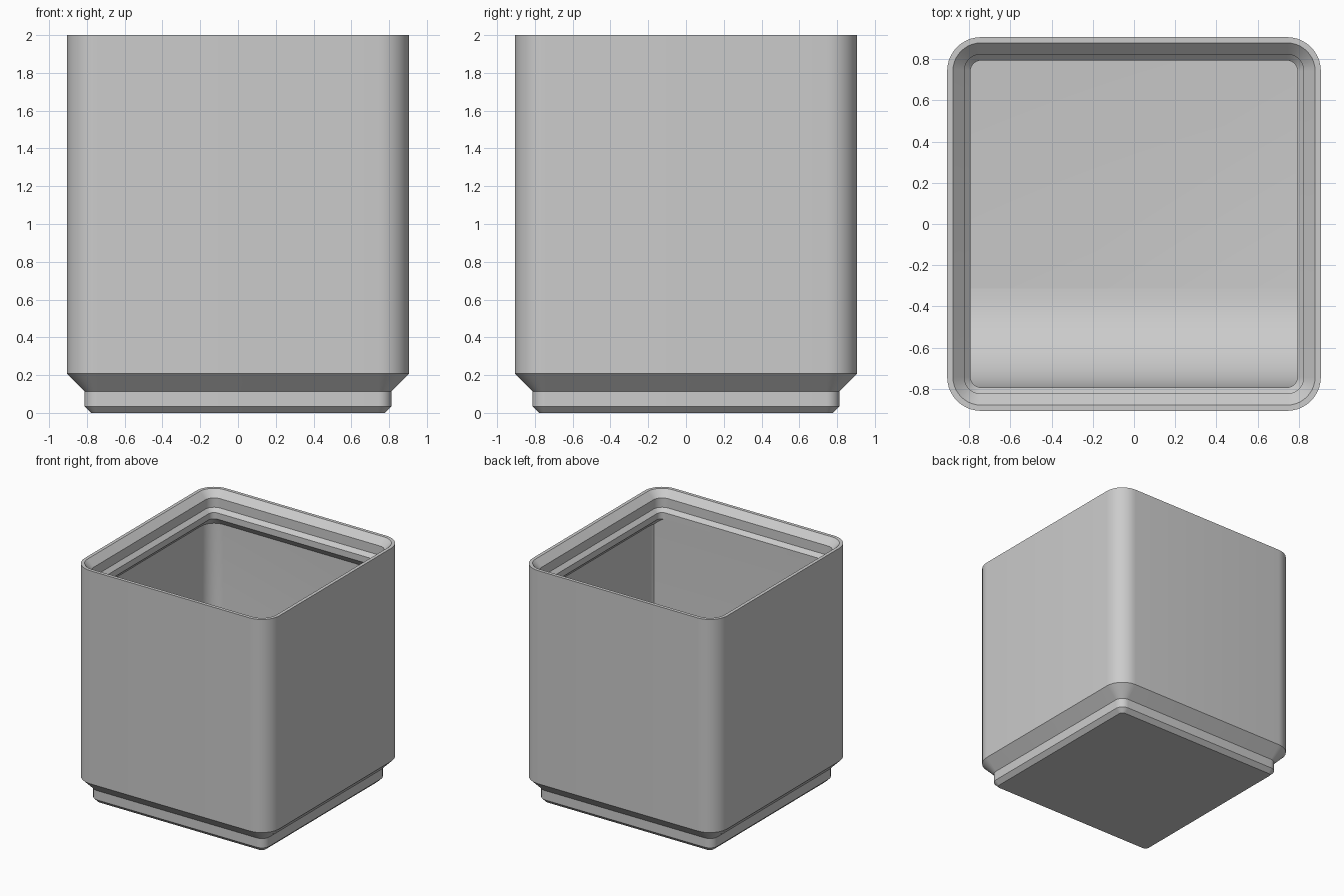
import bpy, bmesh, math

if "Cube" in bpy.data.objects:
    bpy.data.objects.remove(bpy.data.objects["Cube"])

S = 2 / 45.8          # millimetres to units
HALF, RAD = 20.75, 3.75
SEG = 10              # segments per rounded corner

grey = bpy.data.materials.new("light_grey")
grey.diffuse_color = (0.6, 0.6, 0.6, 1)
grey.use_nodes = True
grey.node_tree.nodes["Principled BSDF"].inputs["Base Color"].default_value = grey.diffuse_color


def finish(name, bm):
    bmesh.ops.recalc_face_normals(bm, faces=bm.faces)
    me = bpy.data.meshes.new(name)
    bm.to_mesh(me)
    bm.free()
    ob = bpy.data.objects.new(name, me)
    me.materials.append(grey)
    bpy.context.collection.objects.link(ob)
    bpy.ops.object.select_all(action='DESELECT')
    bpy.context.view_layer.objects.active = ob
    ob.select_set(True)
    bpy.ops.object.shade_smooth_by_angle(angle=math.radians(30))
    return ob


def ring(bm, inset, z):
    """Rounded square, inset from the outer wall."""
    r, c = RAD - inset, HALF - RAD
    verts = []
    for q in range(4):
        cx, cy = ((c, c), (-c, c), (-c, -c), (c, -c))[q]
        for i in range(SEG + 1):
            a = math.pi / 2 * (q + i / SEG)
            verts.append(bm.verts.new(((cx + r * math.cos(a)) * S,
                                       (cy + r * math.sin(a)) * S, z * S)))
    return verts


# Bin shell: stepped foot, outer wall, stacking lip, inner wall, floor fillet
profile = [(2.95, 0), (2.15, 0.8), (2.15, 2.6), (0, 4.75),
           (0, 45.8), (0.64, 45.8), (1.9, 44.54), (1.9, 42.74),
           (2.6, 42.04), (2.6, 40.84), (1.0, 39.24)]
for i in range(7):
    a = math.pi / 2 * i / 6
    profile.append((2.1 - 1.1 * math.cos(a), 8.1 - 1.1 * math.sin(a)))
bm = bmesh.new()
rings = [ring(bm, o, z) for o, z in profile]
for a, b in zip(rings, rings[1:]):
    n = len(a)
    for i in range(n):
        j = (i + 1) % n
        bm.faces.new((a[i], a[j], b[j], b[i]))
bm.faces.new(rings[0][::-1])
bm.faces.new(rings[-1])
finish("bin_shell", bm)

# Thickened front wall curving into a finger scoop
R, Y0, FLOOR, X = 11, -18.15, 7, 19.7
section = [(-19.5, 6.5), (Y0 + R, 6.5)]
for i in range(17):
    a = math.pi / 2 * i / 16
    section.append((Y0 + R - R * math.sin(a), FLOOR + R - R * math.cos(a)))
section += [(Y0, 40.84), (-19.5, 40.84)]
bm = bmesh.new()
ends = [[bm.verts.new((x * S, y * S, z * S)) for y, z in section] for x in (-X, X)]
n = len(section)
for i in range(n):
    j = (i + 1) % n
    bm.faces.new((ends[0][i], ends[0][j], ends[1][j], ends[1][i]))
bm.faces.new(ends[0][::-1])
bm.faces.new(ends[1])
finish("front_scoop", bm)
